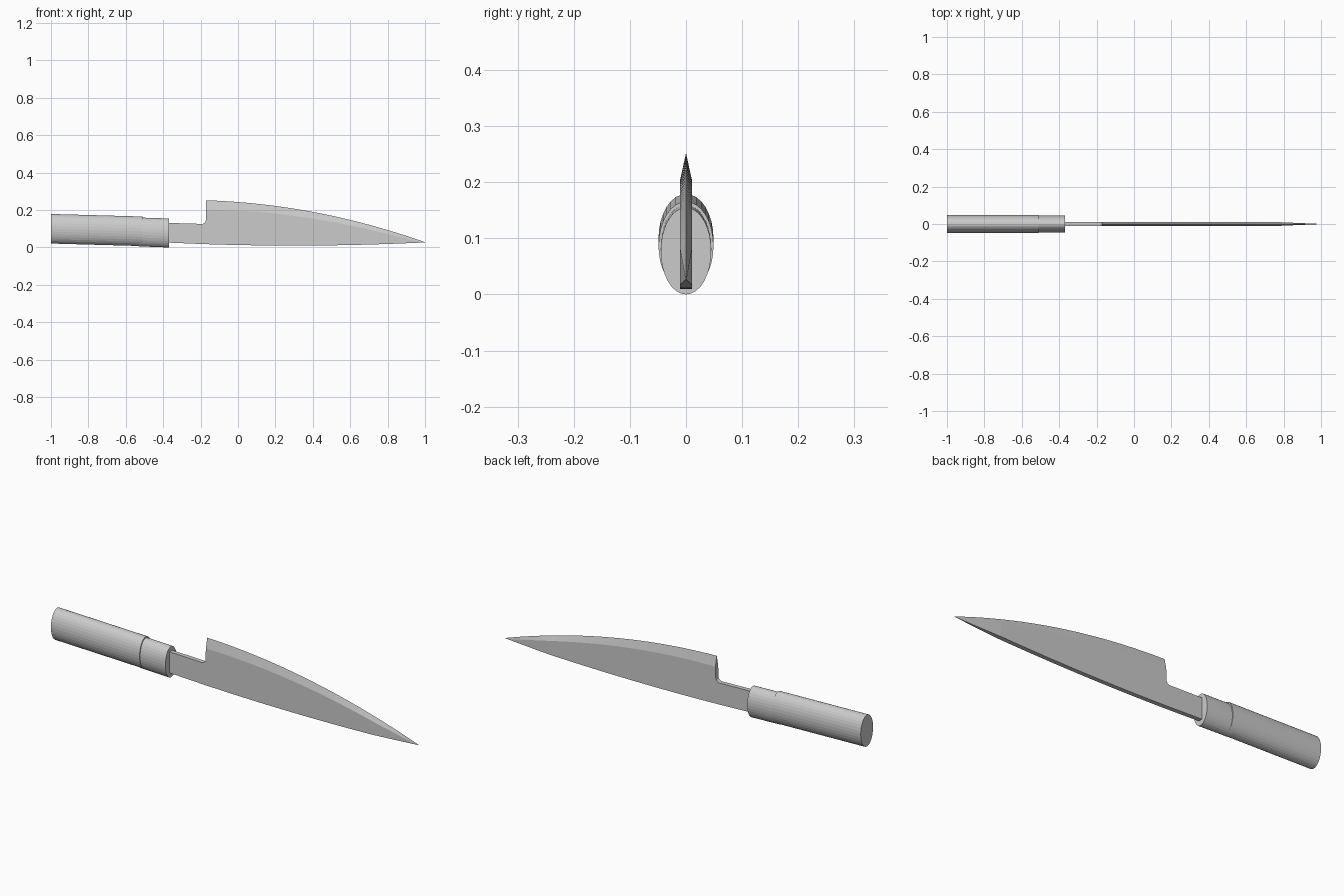
import bpy, bmesh, math

if "Cube" in bpy.data.objects:
    bpy.data.objects.remove(bpy.data.objects["Cube"])

grey = bpy.data.materials.new("plain grey")
grey.use_nodes = True
grey.diffuse_color = (0.6, 0.6, 0.6, 1)
grey.node_tree.nodes["Principled BSDF"].inputs["Base Color"].default_value = (0.6, 0.6, 0.6, 1)


def loft(name, rings):
    """Skin a row of equal-length rings and cap both ends."""
    bm = bmesh.new()
    rows = [[bm.verts.new(p) for p in ring] for ring in rings]
    n = len(rows[0])
    for a, b in zip(rows, rows[1:]):
        for i in range(n):
            j = (i + 1) % n
            bm.faces.new((a[i], a[j], b[j], b[i]))
    bm.faces.new(rows[0])
    bm.faces.new(rows[-1])
    bmesh.ops.recalc_face_normals(bm, faces=bm.faces)
    mesh = bpy.data.meshes.new(name)
    bm.to_mesh(mesh)
    bm.free()
    mesh.materials.append(grey)
    obj = bpy.data.objects.new(name, mesh)
    bpy.context.collection.objects.link(obj)
    return obj


def oval(x, z, ry, rz, sides=32):
    turn = [2 * math.pi * i / sides for i in range(sides)]
    return [(x, ry * math.cos(t), z + rz * math.sin(t)) for t in turn]


# Oval grip and the slightly slimmer collar, both sloping down
loft("handle", [oval(-1, 0.1, 0.049, 0.079), oval(-0.51, 0.0865, 0.049, 0.079)])
loft("collar", [oval(-0.53, 0.083, 0.045, 0.077), oval(-0.37, 0.0775, 0.045, 0.0775)])


# Blade cross-section: flat spine below, ground edge above
def section(x, shoulder, top, half):
    low = 0.01 + 0.035 * (x - 0.3) ** 2
    return [(x, -half, low), (x, half, low), (x, half, shoulder),
            (x, 0, top), (x, -half, shoulder)]


HEEL, TIP, HALF = -0.17, 1.0, 0.011
rings = [section(-0.4, 0.132, 0.132, HALF)]

# Tang, with a rounded corner where it meets the heel
for i in range(6):
    a = math.pi / 2 * i / 5
    z = 0.146 - 0.02 * math.cos(a)
    rings.append(section(HEEL - 0.022 + 0.02 * math.sin(a), z, z, HALF))

# Curved cutting edge running down to the point
STEPS = 28
for i in range(STEPS + 1):
    f = i / STEPS
    u = f * (TIP - HEEL)
    x = HEEL + u
    top = 0.252 - 0.03 * u - 0.138 * u * u
    bevel = 0.05 * math.sqrt(1 - f)
    half = HALF * min(1, 0.03 + (1 - f) / 0.22)
    rings.append(section(x, top - bevel, top, half))
loft("blade", rings)
